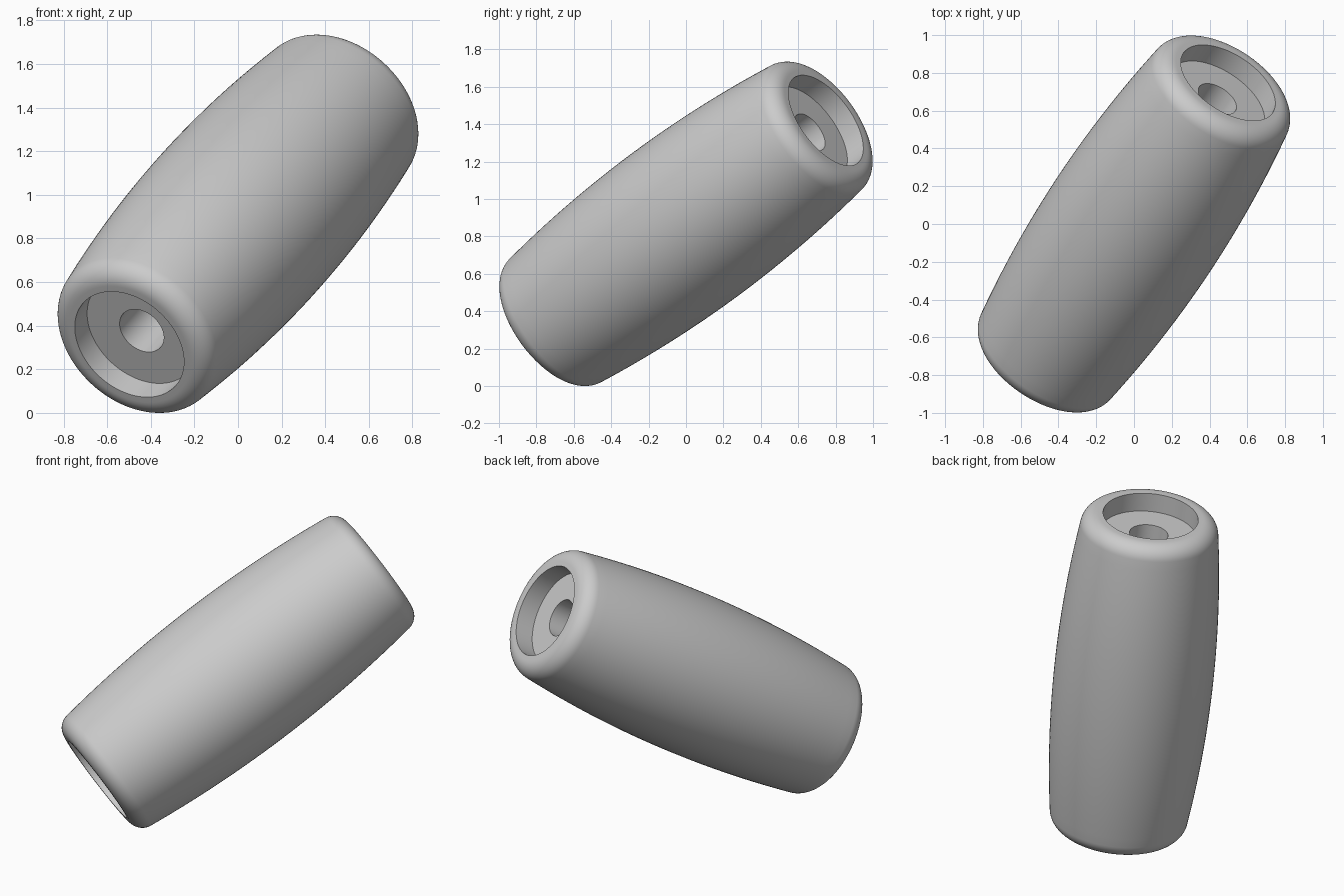
import bpy, bmesh, math
from mathutils import Vector

if "Cube" in bpy.data.objects:
    bpy.data.objects.remove(bpy.data.objects["Cube"], do_unlink=True)

HALF_LENGTH = 1.055
MID_RADIUS, BULGE = 0.475, 0.0672
LIP_RADIUS, LIP_CENTRE = 0.1, 0.313
RECESS_RADIUS, RECESS_DEPTH = 0.284, 0.12
BORE_RADIUS = 0.115
SEGMENTS = 96
AXIS = Vector((0.472, 0.7085, 0.524)).normalized()
CENTRE = Vector((0, 0, 0.867))

# Plain grey material
grey = bpy.data.materials.new("plain grey")
grey.use_nodes = True
colour = (0.6, 0.6, 0.6, 1)
grey.diffuse_color = colour
grey.node_tree.nodes["Principled BSDF"].inputs["Base Color"].default_value = colour


def half_profile():
    """Radius and height points, from the middle of the body to the bore."""
    lip_z = HALF_LENGTH - LIP_RADIUS
    start = math.radians(7.4)
    body_end = lip_z + LIP_RADIUS * math.sin(start)
    points = []
    # Bulged body
    for i in range(16):
        z = body_end * i / 16
        points.append((MID_RADIUS - BULGE * z * z, z))
    # Rounded lip
    for i in range(13):
        a = start + (math.pi / 2 - start) * i / 12
        points.append((LIP_CENTRE + LIP_RADIUS * math.cos(a),
                       lip_z + LIP_RADIUS * math.sin(a)))
    # Recess wall, recess floor and bore
    floor = HALF_LENGTH - RECESS_DEPTH
    points += [(RECESS_RADIUS, HALF_LENGTH), (RECESS_RADIUS, floor),
               (BORE_RADIUS, floor)]
    return points


# Closed profile, the same at both ends, turned about the axis
top = half_profile()
profile = top + [(r, -z) for r, z in reversed(top[1:])]
bm = bmesh.new()
verts = [bm.verts.new((r, 0, z)) for r, z in profile]
edges = [bm.edges.new((v, verts[i - 1])) for i, v in enumerate(verts)]
bmesh.ops.spin(bm, geom=verts + edges, cent=(0, 0, 0), axis=(0, 0, 1),
               angle=math.tau, steps=SEGMENTS)
bmesh.ops.remove_doubles(bm, verts=bm.verts, dist=0.0005)
bmesh.ops.recalc_face_normals(bm, faces=bm.faces)

mesh = bpy.data.meshes.new("grip")
bm.to_mesh(mesh)
bm.free()
mesh.materials.append(grey)
grip = bpy.data.objects.new("grip", mesh)
bpy.context.collection.objects.link(grip)

# Tilted resting pose
grip.rotation_euler = AXIS.to_track_quat("Z", "Y").to_euler()
grip.location = CENTRE

bpy.ops.object.select_all(action="DESELECT")
grip.select_set(True)
bpy.context.view_layer.objects.active = grip
bpy.ops.object.shade_smooth_by_angle(angle=math.radians(35))
